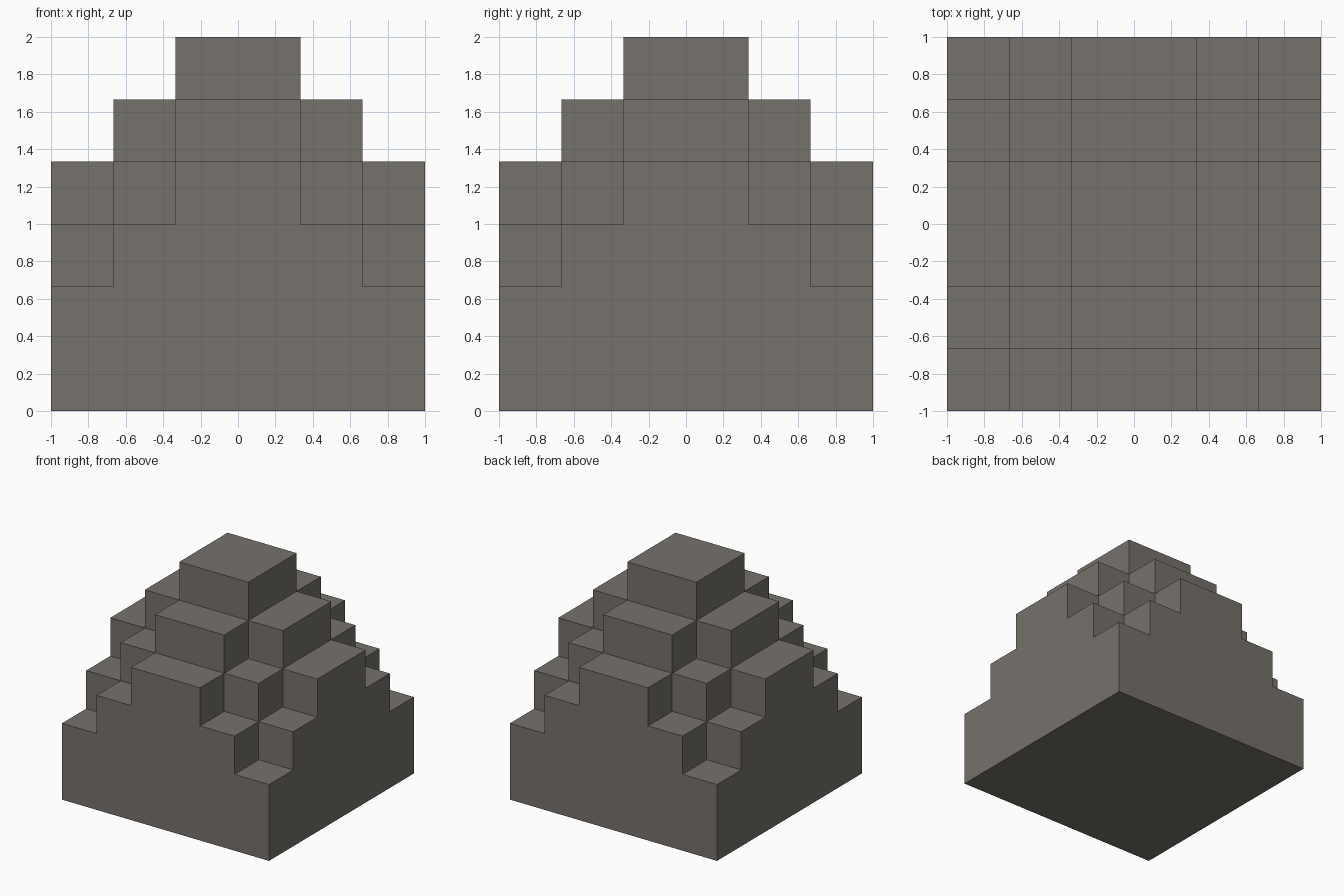
import bpy
import bmesh
from mathutils import Vector

cube = bpy.data.objects.get("Cube")
if cube:
    bpy.data.objects.remove(cube, do_unlink=True)

STEP = 1 / 3
LINES = [-1, -2 * STEP, -STEP, STEP, 2 * STEP, 1]

# Single stone colour
stone = bpy.data.materials.new("warm_grey_stone")
stone.use_nodes = True
colour = (0.181, 0.168, 0.15, 1)
stone.diffuse_color = colour
stone.node_tree.nodes["Principled BSDF"].inputs["Base Color"].default_value = colour


def ring(v):
    """Terrace ring of a coordinate: 0 in the middle, 2 at the edge."""
    return sum(abs(v) > limit for limit in (STEP, 2 * STEP))


def raise_faces(bm, faces, height):
    """Extrude a patch of faces straight up and return its new top."""
    geom = bmesh.ops.extrude_face_region(bm, geom=faces)["geom"]
    verts = [g for g in geom if isinstance(g, bmesh.types.BMVert)]
    bmesh.ops.translate(bm, verts=verts, vec=Vector((0, 0, height)))
    return [g for g in geom if isinstance(g, bmesh.types.BMFace)]


# Square footprint divided into five bands each way
bm = bmesh.new()
grid = [[bm.verts.new((x, y, 0)) for x in LINES] for y in LINES]
top = []
for low, high in zip(grid, grid[1:]):
    for i in range(len(LINES) - 1):
        top.append(bm.faces.new((low[i], low[i + 1], high[i + 1], high[i])))

# Solid base, then four terraces, each stepping in from the corners
top = raise_faces(bm, top, 2 * STEP)
for reach in (3, 2, 1, 0):
    patch = []
    for face in top:
        centre = face.calc_center_median()
        if ring(centre.x) + ring(centre.y) <= reach:
            patch.append(face)
    top = raise_faces(bm, patch, STEP)

# Merge coplanar faces and tidy the normals
bmesh.ops.recalc_face_normals(bm, faces=bm.faces)
bmesh.ops.dissolve_limit(bm, angle_limit=0.01, verts=bm.verts, edges=bm.edges)
bmesh.ops.recalc_face_normals(bm, faces=bm.faces)

mesh = bpy.data.meshes.new("stepped_pyramid")
bm.to_mesh(mesh)
bm.free()
mesh.materials.append(stone)
pyramid = bpy.data.objects.new("stepped_pyramid", mesh)
bpy.context.collection.objects.link(pyramid)
